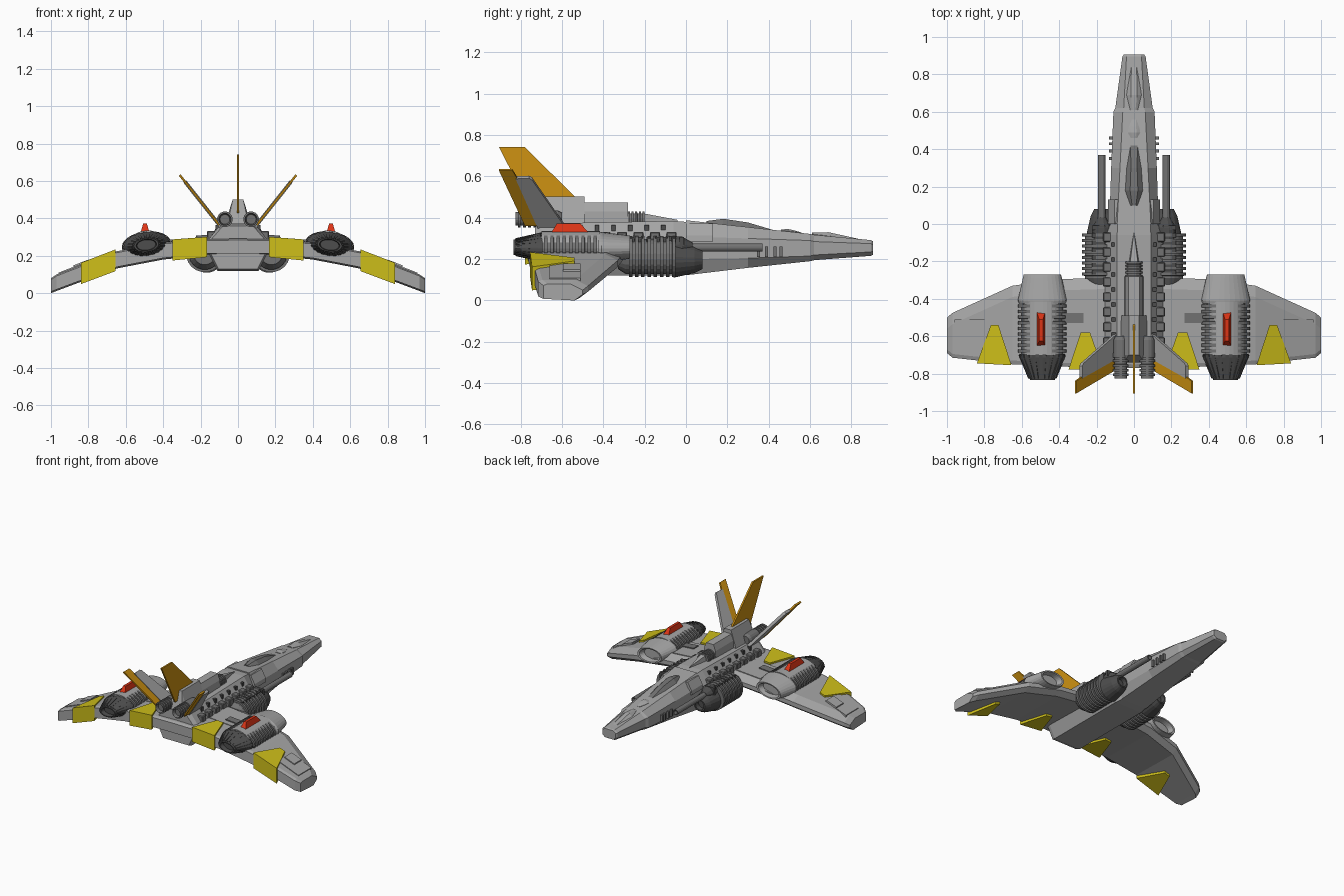
import bpy, bmesh, math
from mathutils import Matrix, Vector

if "Cube" in bpy.data.objects:
    bpy.data.objects.remove(bpy.data.objects["Cube"])


def mat(name, r, g, b):
    m = bpy.data.materials.new(name)
    m.diffuse_color = (r, g, b, 1)
    m.use_nodes = True
    m.node_tree.nodes["Principled BSDF"].inputs["Base Color"].default_value = m.diffuse_color
    return m


HULL = mat("hull_grey", .38, .38, .38)
MID = mat("mid_grey", .17, .17, .17)
DARK = mat("dark_grey", .075, .075, .075)
YELLOW = mat("yellow", .62, .52, .01)
ORANGE = mat("orange", .62, .29, .006)
RED = mat("red", .72, .035, .008)


def finish(name, bm, m, mirror=False, bevel=0):
    bmesh.ops.recalc_face_normals(bm, faces=bm.faces[:])
    me = bpy.data.meshes.new(name)
    bm.to_mesh(me)
    bm.free()
    me.materials.append(m)
    ob = bpy.data.objects.new(name, me)
    bpy.context.collection.objects.link(ob)
    if bevel:
        b = ob.modifiers.new("bevel", 'BEVEL')
        b.width, b.segments = bevel, 1
    if mirror:
        ob.modifiers.new("mirror", 'MIRROR')
    return ob


def loft(name, rings, m, **kw):
    bm = bmesh.new()
    vs = [[bm.verts.new(p) for p in r] for r in rings]
    n = len(rings[0])
    for a, b in zip(vs, vs[1:]):
        for i in range(n):
            j = (i + 1) % n
            bm.faces.new((a[i], a[j], b[j], b[i]))
    bm.faces.new(vs[0])
    bm.faces.new(vs[-1])
    return finish(name, bm, m, **kw)


def hull(name, pts, m, **kw):
    bm = bmesh.new()
    for p in pts:
        bm.verts.new(p)
    bmesh.ops.convex_hull(bm, input=bm.verts[:])
    bmesh.ops.dissolve_limit(bm, angle_limit=.02, verts=bm.verts[:], edges=bm.edges[:])
    return finish(name, bm, m, **kw)


def boxes(name, items, m, **kw):
    """items: list of (centre, size)"""
    bm = bmesh.new()
    for c, s in items:
        bmesh.ops.create_cube(bm, size=1, matrix=Matrix.Translation(c) @ Matrix.Diagonal((*s, 1)))
    return finish(name, bm, m, **kw)


def turned(name, x, z, prof, m, sz=1.0, roll=0.0, n=20, **kw):
    """body turned about a y axis; prof: list of (y, radius)"""
    c, s = math.cos(roll), math.sin(roll)
    rings = []
    for y, r in prof:
        ring = []
        for i in range(n):
            a = 2 * math.pi * (i + .5) / n
            u, v = r * math.cos(a), r * sz * math.sin(a)
            ring.append((x + u * c - v * s, y, z + u * s + v * c))
        rings.append(ring)
    return loft(name, rings, m, **kw)


def ribs(y0, y1, count, r_out, r_in):
    """alternating ridge profile from y0 to y1"""
    st, out = (y1 - y0) / count, []
    for i in range(count):
        y = y0 + i * st
        out += [(y, r_out), (y + st * .55, r_out), (y + st * .56, r_in), (y + st * .99, r_in)]
    return out


# fuselage
def section(y, w, bw, tw, zb, z1, z2, zt):
    half = [(bw, zb), (w, z1), (w, z2), (tw, zt)]
    return [(x, y, z) for x, z in half] + [(-x, y, z) for x, z in reversed(half)]


loft("nose_fuselage", [
    section(.905, .055, .035, .035, .222, .24, .27, .287),
    section(.895, .062, .04, .04, .216, .235, .275, .292),
    section(.62, .100, .07, .055, .195, .22, .285, .318),
    section(.60, .110, .075, .06, .19, .215, .29, .322),
    section(.30, .122, .09, .075, .158, .205, .30, .355),
    section(0, .132, .105, .09, .122, .20, .31, .388)], HULL)
loft("rear_fuselage", [
    section(.0, .125, .10, .088, .124, .205, .295, .38),
    section(-.06, .155, .11, .09, .12, .21, .29, .385),
    section(-.70, .155, .11, .09, .12, .21, .29, .372),
    section(-.73, .145, .105, .08, .13, .21, .285, .36)], HULL)

# canopy and nose blisters
for nm, ya, yb, yc, yd, w, z0, h, m in (
        ("canopy", .42, .30, .18, .10, .052, .352, .036, MID),
        ("nose_blister", .86, .72, .69, .61, .04, .303, .022, HULL),
        ("sensor_blister", .56, .52, .49, .46, .034, .33, .014, HULL)):
    d = -.115 if nm != "canopy" else -.09
    f = lambda y: z0 + d * (y - (ya + yd) / 2)
    pts = []
    for y, k, t in ((ya, .35, .1), (yb, .8, .8), (yc, 1, 1), (yd, .5, .5)):
        for s in (-1, 1):
            pts += [(s * w * k, y, f(y) - .02), (s * w * k, y, f(y) + .004),
                    (s * w * k * .4, y, f(y) + h * t)]
    hull(nm, pts, m)

# fuselage side details
boxes("nose_gills", [((.118, y, .235), (.03, .014, .05)) for y in (.46, .43, .39, .35)],
      MID, mirror=True)
hull("cheek_panel", [(x, y, z) for y in (0, .13) for x, z in
                     ((.10, .285), (.140, .285), (.137, .315), (.105, .372), (.08, .37))],
     HULL, mirror=True)
boxes("shoulder_blocks", [((.128, -.07 - .08 * i, .305), (.075, .05, .055)) for i in range(8)],
      MID, mirror=True, bevel=.005)
boxes("shoulder_fins", [((.10, -.11 - .08 * i, .345), (.04, .02, .04)) for i in range(7)],
      DARK, mirror=True)

# dorsal spine
hull("spine_spike", [(0, -.04, .39), (.028, -.2, .37), (-.028, -.2, .37),
                     (.02, -.2, .42), (-.02, -.2, .42), (0, -.04, .375)], HULL)
turned("spine_ribs", 0, .385, ribs(-.2, -.29, 5, .048, .038), MID, n=12)
hull("spine_front", [(s * x, y, z) for s in (-1, 1) for y in (-.28, -.5)
                     for x, z in ((.05, .37), (.047, .43), (.03, .475))], HULL)
hull("spine_rear", [(s * x, y, z) for s in (-1, 1) for x, y, z in
                    ((.07, -.49, .37), (.028, -.49, .502), (.07, -.70, .37),
                     (.028, -.70, .502), (.055, -.74, .37))], HULL)

# tail jets
turned("tail_jet", .07, .395, [(-.60, .03), (-.62, .04)] + ribs(-.70, -.825, 5, .042, .034)
       + [(-.826, .032), (-.80, .026)], MID, n=16, mirror=True)

# tail fins
hull("centre_fin", [(s * .006, y, z) for s in (-1, 1) for y, z in
                    ((-.905, .742), (-.78, .742), (-.53, .495), (-.53, .46), (-.745, .43))], ORANGE)


def side_fin(name, outline, thick, m):
    a, b = Vector((.10, 0, .365)), Vector((.312, 0, .632))
    d = b - a
    nrm = Vector((d.z, 0, -d.x)).normalized() * thick / 2
    hull(name, [a + d * s + Vector((0, y, 0)) + nrm * k for s, y in outline for k in (-1, 1)],
         m, mirror=True)


side_fin("side_fin", [(0, -.78), (0, -.68), (1, -.84), (1, -.905)], .012, ORANGE)
side_fin("side_fin_root", [(-.1, -.71), (-.1, -.57), (.84, -.745), (.87, -.76), (.86, -.825)], .02, HULL)

# wings: x, leading edge, trailing edge, bottom, top
WING = [(0, -.285, -.77, .205, .292), (.17, -.288, -.768, .203, .289), (.4, -.295, -.762, .18, .272),
        (.65, -.33, -.75, .132, .224), (.97, -.475, -.715, .012, .100), (1.0, -.50, -.69, .0, .080)]


def wing_z(x, k):
    for a, b in zip(WING, WING[1:]):
        if x <= b[0]:
            t = (x - a[0]) / (b[0] - a[0])
            return a[k] + t * (b[k] - a[k])
    return WING[-1][k]


loft("wing", [[(x, te, zb + .008), (x, te, zt - .008), (x, te + .02, zt), (x, le - .06, zt),
               (x, le, zt - .03), (x, le, zb + .03), (x, le - .04, zb)]
              for x, le, te, zb, zt in WING], HULL, mirror=True)


def wing_plate(name, outline, m, up=.012, down=None):
    """slab following the wing; wraps it fully when down is given"""
    pts = []
    for x, y in outline:
        t = wing_z(x, 4)
        pts += [(x, y, t + up), (x, y, t - .01 if down is None else wing_z(x, 3) - down)]
    hull(name, pts, m, mirror=True)


def rect(x0, x1, y0, y1):
    return [(x0, y0), (x1, y0), (x1, y1), (x0, y1)]


wing_plate("outer_flap", [(.725, -.54), (.765, -.54), (.84, -.745), (.655, -.755)], YELLOW, .012, .012)
wing_plate("inner_flap", [(.235, -.58), (.285, -.58), (.35, -.778), (.165, -.778)], YELLOW, .012, .010)
wing_plate("tip_panel", rect(.79, .96, -.51, -.66), HULL, .006)
wing_plate("tip_hatch", rect(.80, .88, -.51, -.595), HULL, .014)
wing_plate("inner_hatch", rect(.27, .405, -.475, -.53), MID, .012)
wing_plate("root_panel", rect(.16, .36, -.36, -.57), HULL, .005)

# wing nacelles
NX, NZ, ROLL, SZ = .49, .258, -.12, .55
kw = dict(sz=SZ, roll=ROLL, n=28, mirror=True)
turned("nacelle_intake", NX, NZ, [(-.31, .07), (-.272, .085), (-.27, .10), (-.285, .104), (-.41, .132),
                                  (-.425, .125)], HULL, **kw)
turned("nacelle_ribs", NX, NZ, ribs(-.43, -.70, 9, .13, .112) + [(-.70, .112)], MID, **kw)
turned("nacelle_saddle", NX, NZ, [(-.415, .104), (-.70, .104)], HULL, sz=.74, roll=ROLL, n=28, mirror=True)
turned("nacelle_nozzle", NX, NZ, [(-.695, .122), (-.715, .122), (-.75, .105), (-.81, .075), (-.835, .066),
                                  (-.835, .055), (-.80, .05)], DARK, **kw)
# raised petals around nozzle
bm = bmesh.new()
for i in range(20):
    a = 2 * math.pi * i / 20
    pts = []
    for y, r in ((-.70, .118), (-.825, .067)):
        for da in (-.08, .08):
            for dr in (0, .010):
                u, v = (r + dr) * math.cos(a + da), (r + dr) * SZ * math.sin(a + da)
                pts.append(bm.verts.new((NX + u * math.cos(ROLL) - v * math.sin(ROLL), y,
                                         NZ + u * math.sin(ROLL) + v * math.cos(ROLL))))
    bmesh.ops.convex_hull(bm, input=pts)
finish("nozzle_petals", bm, DARK, mirror=True)

# red nacelle fins
hull("nacelle_fin", [(NX + .007 + s * w, y, z) for s in (-1, 1) for w, y, z in
                     ((.026, -.66, .315), (.026, -.46, .315), (.01, -.625, .372), (.01, -.51, .372))],
     RED, mirror=True)

# lower engines beside the belly
EX, EZ = .178, .212
turned("lower_engine", EX, EZ, ribs(-.05, -.29, 8, .1, .086) + [(-.29, .086), (-.33, .06)], MID, mirror=True)
turned("lower_engine_nose", EX - .01, EZ - .015, [(.05, .03), (.08, .034), (.08, .045), (.04, .065), (-.06, .088)],
       DARK, mirror=True)
boxes("engine_louvres", [((.19, -.02 - .04 * i, .285), (.07, .022, .045)) for i in range(7)],
      DARK, mirror=True)

# guns
turned("gun_barrel", .172, .257, [(.34, .012), (.37, .014), (.37, .02), (-.06, .02)], MID, n=12, mirror=True)
turned("gun_mount", .172, .257, [(.035, .022), (-.02, .055), (-.10, .055)], DARK, n=12, mirror=True)
